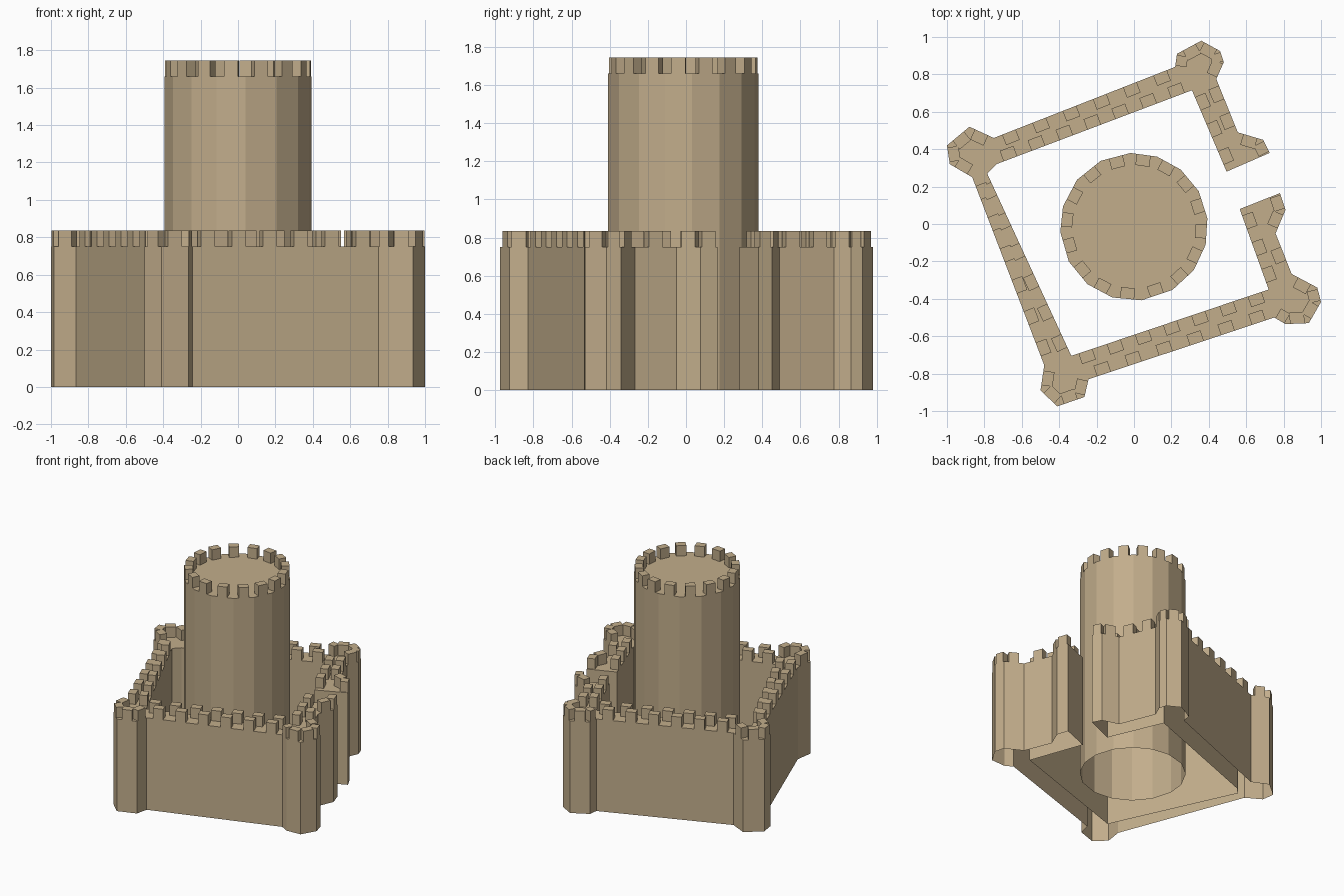
import bpy, bmesh, math
from mathutils import Vector

if "Cube" in bpy.data.objects:
    bpy.data.objects.remove(bpy.data.objects["Cube"])

stone = bpy.data.materials.new("tan_stone")
stone.diffuse_color = (0.54, 0.42, 0.26, 1)
stone.use_nodes = True
stone.node_tree.nodes["Principled BSDF"].inputs["Base Color"].default_value = stone.diffuse_color


def finish(bm, name):
    me = bpy.data.meshes.new(name)
    bm.to_mesh(me)
    bm.free()
    ob = bpy.data.objects.new(name, me)
    ob.data.materials.append(stone)
    bpy.context.collection.objects.link(ob)
    return ob


def prism(bm, pts, z0, z1):
    """Extrude a clockwise outline, top closed and bottom open."""
    lo = [bm.verts.new((p[0], p[1], z0)) for p in pts]
    hi = [bm.verts.new((p[0], p[1], z1)) for p in pts]
    bm.faces.new(hi[::-1])
    n = len(pts)
    for i in range(n):
        j = (i + 1) % n
        bm.faces.new((lo[j], lo[i], hi[i], hi[j]))


def merlons(bm, pts, z, pitch, skip=(), width=0.078, depth=0.06, height=0.085):
    """Evenly spaced blocks along the inside of each outline edge."""
    for i in range(len(pts)):
        if i in skip:
            continue
        a, b = Vector(pts[i]), Vector(pts[(i + 1) % len(pts)])
        length = (b - a).length
        d = (b - a) / length
        inward = Vector((d.y, -d.x))
        n = max(1, math.ceil(length / pitch - 0.4))
        w = min(width, length * 0.8) / 2
        for k in range(n):
            c = a + d * length * (k + 0.5) / n
            p, q = c - d * w, c + d * w
            prism(bm, [p, q, q + inward * depth, p + inward * depth], z, z + height)


# curtain wall outline, clockwise: outside, gate, courtyard, gate, outside
wall = [
    (-1.0, .42), (-.88, .52), (-.75, .46),                                # west tower
    (.22, .84), (.23, .91), (.36, .98), (.46, .925), (.48, .865), (.44, .775),  # north tower
    (.555, .49), (.69, .45), (.725, .38), (.495, .28),                    # gate, north side
    (.31, .715), (-.735, .32), (-.785, .27), (-.335, -.705), (.72, -.35), # courtyard
    (.565, .08), (.78, .165), (.81, .075), (.757, -.05),                  # gate, south side
    (.843, -.267), (.98, -.34), (1.0, -.417), (.935, -.53), (.81, -.535), (.75, -.50),
    (-.243, -.83), (-.265, -.925), (-.41, -.975), (-.5, -.89), (-.48, -.755),
    (-.865, .25), (-.985, .32),                                           # back to west tower
]
bm = bmesh.new()
prism(bm, wall, 0, 0.75)
finish(bm, "curtain_wall")

bm = bmesh.new()
merlons(bm, wall, 0.75, 0.17, skip=(11, 14, 18))
finish(bm, "wall_battlements")

# round keep with sixteen slightly uneven sides
angles = [92.7, 71.8, 50.8, 28.8, 6.6, -14, -36, -58.6,
          -84, -107, -129, -152, -176, -196, -219.5, -243.3]
keep = [(0.395 * math.cos(math.radians(t)), -0.015 + 0.395 * math.sin(math.radians(t)))
        for t in angles]
bm = bmesh.new()
prism(bm, keep, 0, 1.66)
finish(bm, "keep_tower")

bm = bmesh.new()
merlons(bm, keep, 1.66, 1.0, width=0.075)
finish(bm, "keep_battlements")
